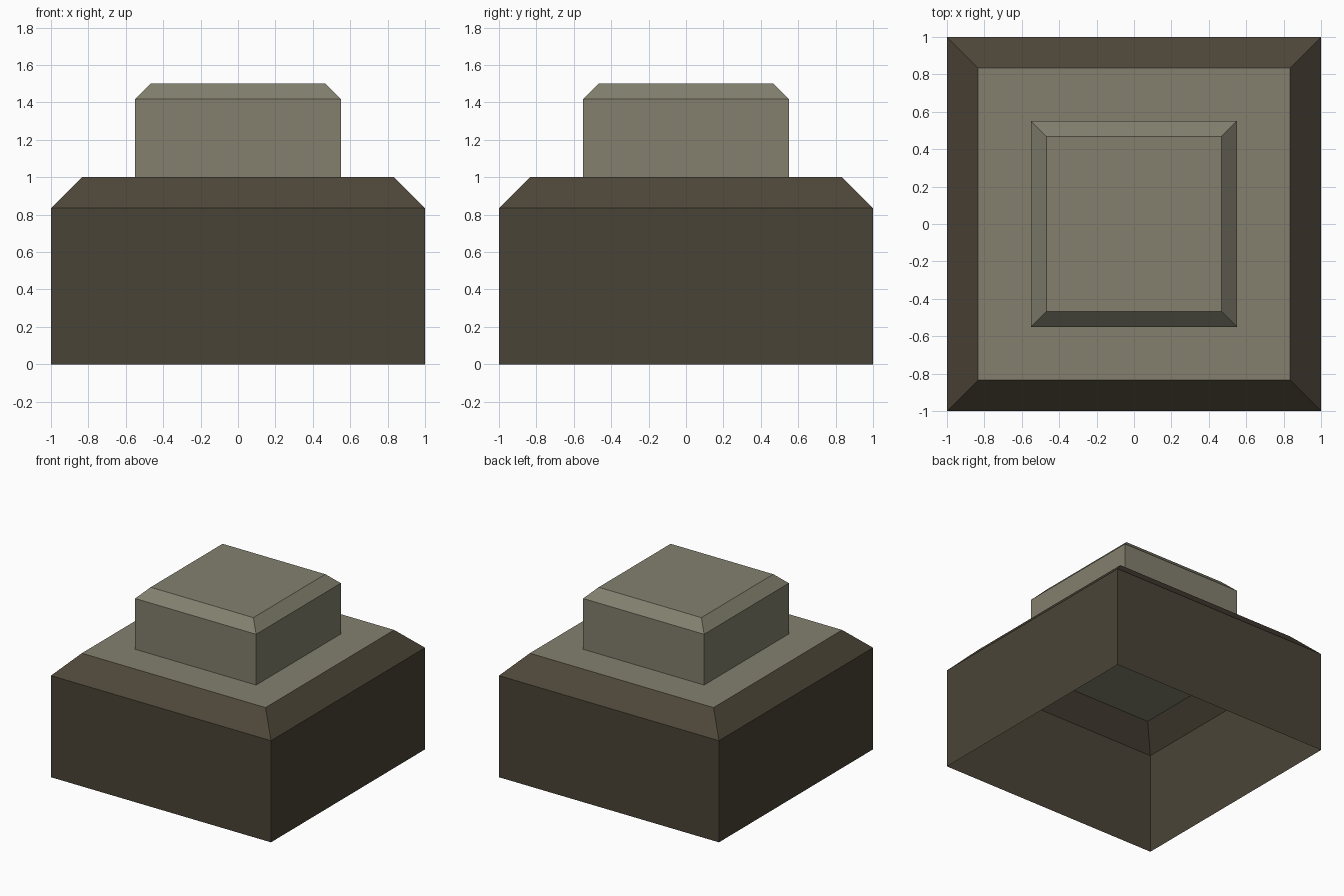
import bpy, bmesh

if "Cube" in bpy.data.objects:
    bpy.data.objects.remove(bpy.data.objects["Cube"])


def material(name, rgb):
    """Flat material from sRGB 0-255 values, stored as linear."""
    mat = bpy.data.materials.new(name)
    lin = [(c / 255 / 12.92) if c < 11 else ((c / 255 + 0.055) / 1.055) ** 2.4 for c in rgb]
    mat.diffuse_color = (*lin, 1)
    mat.use_nodes = True
    mat.node_tree.nodes["Principled BSDF"].inputs["Base Color"].default_value = mat.diffuse_color
    return mat


dark_olive = material("dark_olive", (73, 68, 54))
dark_brown = material("dark_brown", (78, 70, 57))
stone_grey = material("stone_grey", (131, 128, 110))


def chamfered_block(name, half, z0, z1, chamfer, mats):
    """Open-bottomed square shell; mats are for wall, chamfer and top."""
    bm = bmesh.new()
    rings = []
    for h, z in ((half, z0), (half, z1 - chamfer), (half - chamfer, z1)):
        rings.append([bm.verts.new((sx * h, sy * h, z))
                      for sx, sy in ((-1, -1), (1, -1), (1, 1), (-1, 1))])
    for level in range(2):
        a, b = rings[level], rings[level + 1]
        for i in range(4):
            j = (i + 1) % 4
            bm.faces.new((a[i], a[j], b[j], b[i])).material_index = level
    bm.faces.new(rings[2]).material_index = 2
    mesh = bpy.data.meshes.new(name)
    bm.to_mesh(mesh)
    bm.free()
    for m in mats:
        mesh.materials.append(m)
    obj = bpy.data.objects.new(name, mesh)
    bpy.context.collection.objects.link(obj)
    return obj


# Wide hollow base with a light top panel
chamfered_block("base_block", 1.0, 0.0, 1.0, 0.165, (dark_olive, dark_brown, stone_grey))
# Smaller block standing on the panel
chamfered_block("upper_block", 0.55, 1.0, 1.5, 0.083, (stone_grey,) * 3)
